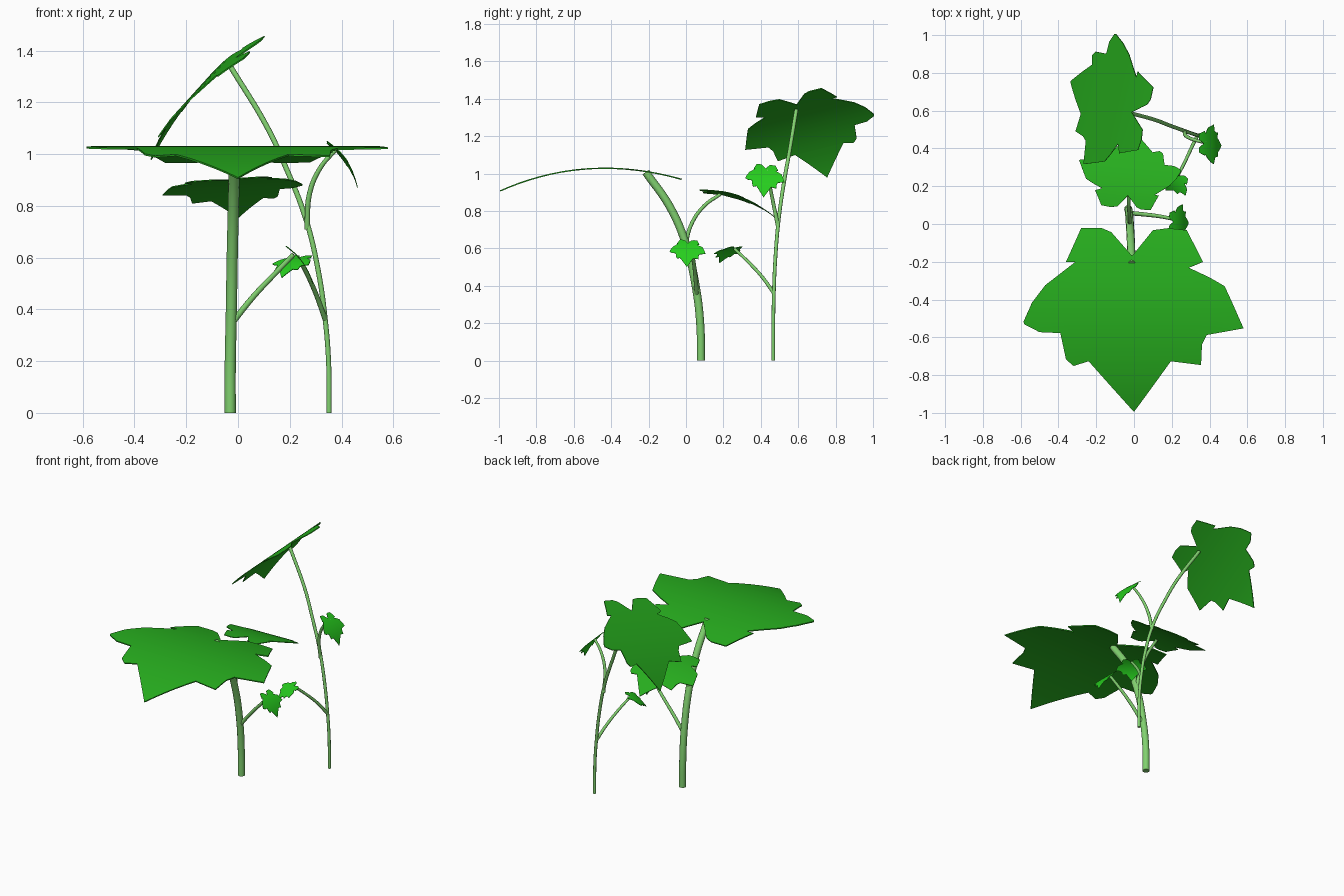
import bpy, bmesh, math
from mathutils import Vector

if "Cube" in bpy.data.objects:
    bpy.data.objects.remove(bpy.data.objects["Cube"])


def material(name, rgb):
    m = bpy.data.materials.new(name)
    m.diffuse_color = (*rgb, 1)
    m.use_nodes = True
    m.node_tree.nodes["Principled BSDF"].inputs["Base Color"].default_value = m.diffuse_color
    return m


LEAF = material("leaf green", (0.02, 0.42, 0.013))
YOUNG = material("bright young leaf green", (0.02, 0.62, 0.013))
STEM = material("pale stem green", (0.22, 0.64, 0.16))

# Lobed leaf outline (x across, y along), tip at y = -1, stalk joins at y = -0.2
OUTLINE = [(-.01, -.17), (-.12, -.05), (-.17, -.03), (-.28, -.03), (-.36, -.20), (-.31, -.20),
           (-.47, -.32), (-.54, -.41), (-.585, -.51), (-.58, -.525), (-.50, -.565), (-.39, -.57),
           (-.36, -.71), (-.32, -.745), (-.24, -.72), (0, -.995), (.195, -.72), (.355, -.74),
           (.36, -.63), (.385, -.58), (.58, -.545), (.52, -.41), (.48, -.325), (.40, -.28),
           (.29, -.23), (.365, -.20), (.28, -.04), (.18, -.03), (.10, -.04)]


def smooth(ob, angle):
    bpy.ops.object.select_all(action='DESELECT')
    bpy.context.view_layer.objects.active = ob
    ob.select_set(True)
    bpy.ops.object.shade_smooth_by_angle(angle=math.radians(angle))
    ob.select_set(False)


def leaf(name, base, tip, normal, scale, mat, bend=0.3):
    """Lobed blade from stalk point to tip, arched along its length."""
    base, tip = Vector(base), Vector(tip)
    axis = tip - base
    length = axis.length
    axis.normalize()
    side = Vector(normal).cross(axis).normalized()
    up = axis.cross(side)
    bm = bmesh.new()
    face = bm.faces.new([bm.verts.new((x, -(y + .2) / .795, 0)) for x, y in OUTLINE])
    bmesh.ops.triangulate(bm, faces=[face])
    # cross cuts so the blade can bend smoothly
    for i in range(-2, 14):
        bmesh.ops.bisect_plane(bm, geom=bm.verts[:] + bm.edges[:] + bm.faces[:],
                               plane_co=(0, i / 14 + .011, 0), plane_no=(0, 1, 0))
    bmesh.ops.triangulate(bm, faces=bm.faces[:])
    # every flat face points up before bending
    bm.normal_update()
    bmesh.ops.reverse_faces(bm, faces=[f for f in bm.faces if f.normal.z < 0])
    for v in bm.verts:
        x, u = v.co.x, v.co.y
        v.co = base + side * (x * scale) + axis * (u * length) + up * (bend * u * (1 - u) * length)
    bm.normal_update()
    if sum(f.normal.dot(up) for f in bm.faces) < 0:
        bmesh.ops.reverse_faces(bm, faces=bm.faces[:])
    me = bpy.data.meshes.new(name)
    bm.to_mesh(me)
    bm.free()
    me.materials.append(mat)
    ob = bpy.data.objects.new(name, me)
    bpy.context.collection.objects.link(ob)
    sol = ob.modifiers.new("thickness", 'SOLIDIFY')
    sol.thickness = 0.002 + 0.005 * scale
    bpy.context.view_layer.objects.active = ob
    ob.select_set(True)
    bpy.ops.object.modifier_apply(modifier=sol.name)
    smooth(ob, 40)


def stalk(name, points, r0, r1):
    """Smooth tapering tube through the points."""
    cu = bpy.data.curves.new(name, 'CURVE')
    cu.dimensions = '3D'
    cu.bevel_depth = 1
    cu.bevel_resolution = 4
    cu.resolution_u = 6
    cu.use_fill_caps = True
    sp = cu.splines.new('BEZIER')
    sp.bezier_points.add(len(points) - 1)
    for i, (bp, co) in enumerate(zip(sp.bezier_points, points)):
        bp.co = co
        bp.radius = r0 + (r1 - r0) * i / (len(points) - 1)
        bp.handle_left_type = bp.handle_right_type = 'AUTO'
    cu.materials.append(STEM)
    ob = bpy.data.objects.new(name, cu)
    bpy.context.collection.objects.link(ob)
    bpy.context.view_layer.objects.active = ob
    ob.select_set(True)
    bpy.ops.object.convert(target='MESH')
    smooth(bpy.context.object, 60)


# Thick plant: main stem and two side stalks
stalk("thick_stem", [(-.03, .08, 0), (-.03, .077, .18), (-.026, .055, .38), (-.022, 0, .62),
                     (-.017, -.085, .82), (-.012, -.215, 1.007)], .0215, .0215)
stalk("thick_plant_upper_stalk", [(-.022, -.005, .60), (-.024, .025, .72), (-.027, .095, .825),
                                  (-.03, .185, .89)], .011, .009)
stalk("thick_plant_lower_stalk", [(-.025, .058, .345), (.06, .05, .45), (.14, .04, .535),
                                  (.215, .025, .612)], .012, .009)
# Thin plant: main stem and two side stalks
stalk("thin_stem", [(.352, .467, 0), (.35, .467, .2), (.336, .47, .37), (.31, .478, .55),
                    (.262, .495, .75), (.18, .525, .96), (.115, .55, 1.1), (-.03, .59, 1.34)],
      .0095, .0105)
stalk("thin_plant_upper_stalk", [(.267, .493, .71), (.277, .465, .85), (.32, .445, .95),
                                 (.378, .43, 1.017)], .011, .008)
stalk("thin_plant_lower_stalk", [(.337, .47, .36), (.305, .405, .45), (.27, .33, .53),
                                 (.235, .26, .597)], .010, .008)

# Leaves: name, stalk point, tip, upper-side direction, scale, colour
leaf("large_front_leaf", (0, -.2, 1.012), (0, -.995, .91), (0, 0, 1), 1.0, LEAF)
leaf("middle_leaf", (-.036, .165, .9), (0, .492, .755), (-.04, .3, 1), .468, LEAF)
leaf("tall_leaf", (-.03, .592, 1.358), (-.338, .755, .98), (-.75, .01, .64), .63, LEAF, .27)
leaf("thick_plant_small_leaf", (.213, .012, .624), (.29, .005, .50), (.85, 0, .55), .165, YOUNG)
leaf("thin_plant_upper_small_leaf", (.375, .427, 1.022), (.463, .415, .872), (.85, .05, .5), .18,
     YOUNG)
leaf("thin_plant_lower_small_leaf", (.235, .25, .60), (.168, .178, .522), (-.41, -.45, .75), .165,
     YOUNG)
